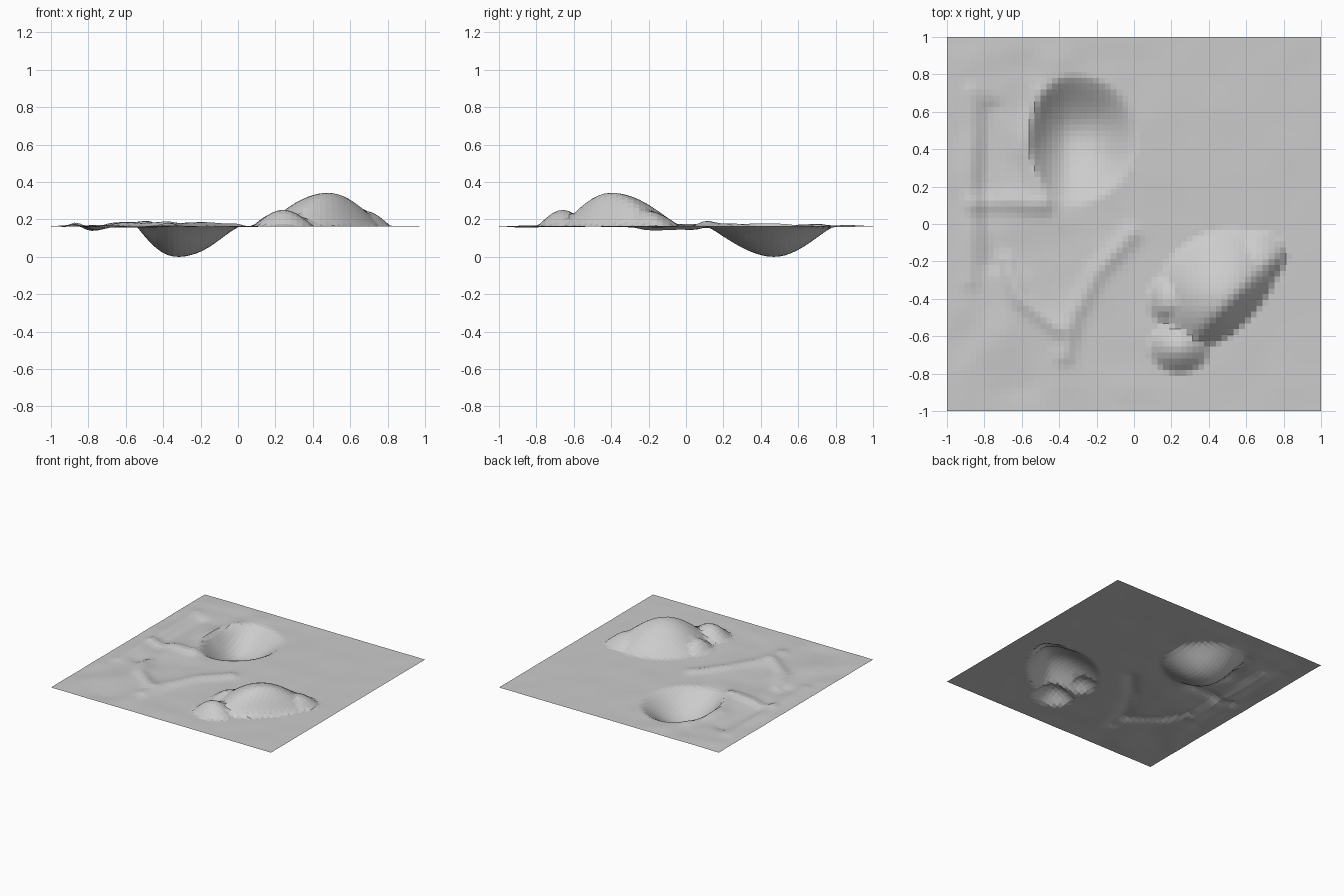
import bpy, bmesh, math
from mathutils import Vector, noise

cube = bpy.data.objects.get("Cube")
if cube:
    bpy.data.objects.remove(cube, do_unlink=True)

BASE = 0.17
CELLS = 64


def blob(p, centre, height, radii, turn=0.0, power=2.0):
    """Rounded mound with its own reach along +u, -u, +v and -v."""
    d = p - Vector(centre)
    c, s = math.cos(turn), math.sin(turn)
    u, v = d.x * c + d.y * s, -d.x * s + d.y * c
    u /= radii[0] if u > 0 else radii[1]
    v /= radii[2] if v > 0 else radii[3]
    return height * max(0.0, 1 - u * u - v * v) ** power


def crease(p, path, height, width):
    """Low rounded ridge (or groove) that follows a path."""
    best = 9.0
    for a, b in zip(path, path[1:]):
        a, b = Vector(a), Vector(b)
        t = max(0.0, min(1.0, (p - a).dot(b - a) / (b - a).length_squared))
        best = min(best, (p - a.lerp(b, t)).length)
    return height * math.exp(-(best / width) ** 2)


def ground_height(p):
    diag = math.radians(45)
    # Hill: main crest with a steep south-east face, plus shoulders
    hill = max(
        blob(p, (0.48, -0.40), 0.18, (0.40, 0.36, 0.36, 0.17), diag, 1.4),
        blob(p, (0.67, -0.22), 0.085, (0.18, 0.25, 0.2, 0.11), diag, 1.2),
        blob(p, (0.24, -0.66), 0.088, (0.17, 0.16, 0.14, 0.14), 0, 1.3),
        blob(p, (0.2, -0.42), 0.07, (0.2, 0.13, 0.16, 0.12), 0, 1.3))
    # Pit: steep to the north-west, gentle to the south-east
    pit = blob(p, (-0.32, 0.48), 0.165, (0.34, 0.25, 0.32, 0.38), 0, 1.5)
    # Worn trench and low ridges on the west side
    relief = (
        crease(p, [(-0.76, 0.6), (-0.78, 0.2), (-0.75, -0.2)], -0.022, 0.06)
        + crease(p, [(-0.87, 0.7), (-0.88, 0.1), (-0.88, -0.3)], 0.012, 0.05)
        + crease(p, [(-0.85, 0.11), (-0.65, 0.12), (-0.48, 0.1)], 0.018, 0.05)
        + crease(p, [(-0.69, -0.2), (-0.61, -0.4), (-0.4, -0.56)], 0.018, 0.045)
        + crease(p, [(-0.02, -0.06), (-0.2, -0.26), (-0.32, -0.48),
                     (-0.37, -0.7)], 0.018, 0.05)
        + crease(p, [(-0.5, 0.7), (-0.58, 0.4), (-0.48, 0.14)], 0.014, 0.05))
    # Gentle unevenness, calmer toward the east
    rough = 0.009 if p.x < -0.4 else 0.009 - 0.006 * min(1, (p.x + 0.4) / 0.6)
    bumps = rough * noise.noise(Vector((p.x * 5, p.y * 5, 0.5)))
    calm = min(1.0, (1 - max(abs(p.x), abs(p.y))) * 6 + 0.3)
    return BASE + hill - pit + (relief + bumps) * calm


# Terrain sheet
bm = bmesh.new()
bmesh.ops.create_grid(bm, x_segments=CELLS, y_segments=CELLS, size=1)
for v in bm.verts:
    v.co.z = ground_height(v.co.xy)
lowest = min(v.co.z for v in bm.verts)
bmesh.ops.translate(bm, verts=bm.verts, vec=(0, 0, -lowest))

mesh = bpy.data.meshes.new("terrain")
bm.to_mesh(mesh)
bm.free()
terrain = bpy.data.objects.new("terrain", mesh)
bpy.context.collection.objects.link(terrain)

# Plain grey ground
grey = bpy.data.materials.new("ground_grey")
grey.use_nodes = True
colour = (0.6, 0.6, 0.6, 1)
grey.diffuse_color = colour
grey.node_tree.nodes["Principled BSDF"].inputs["Base Color"].default_value = colour
mesh.materials.append(grey)
